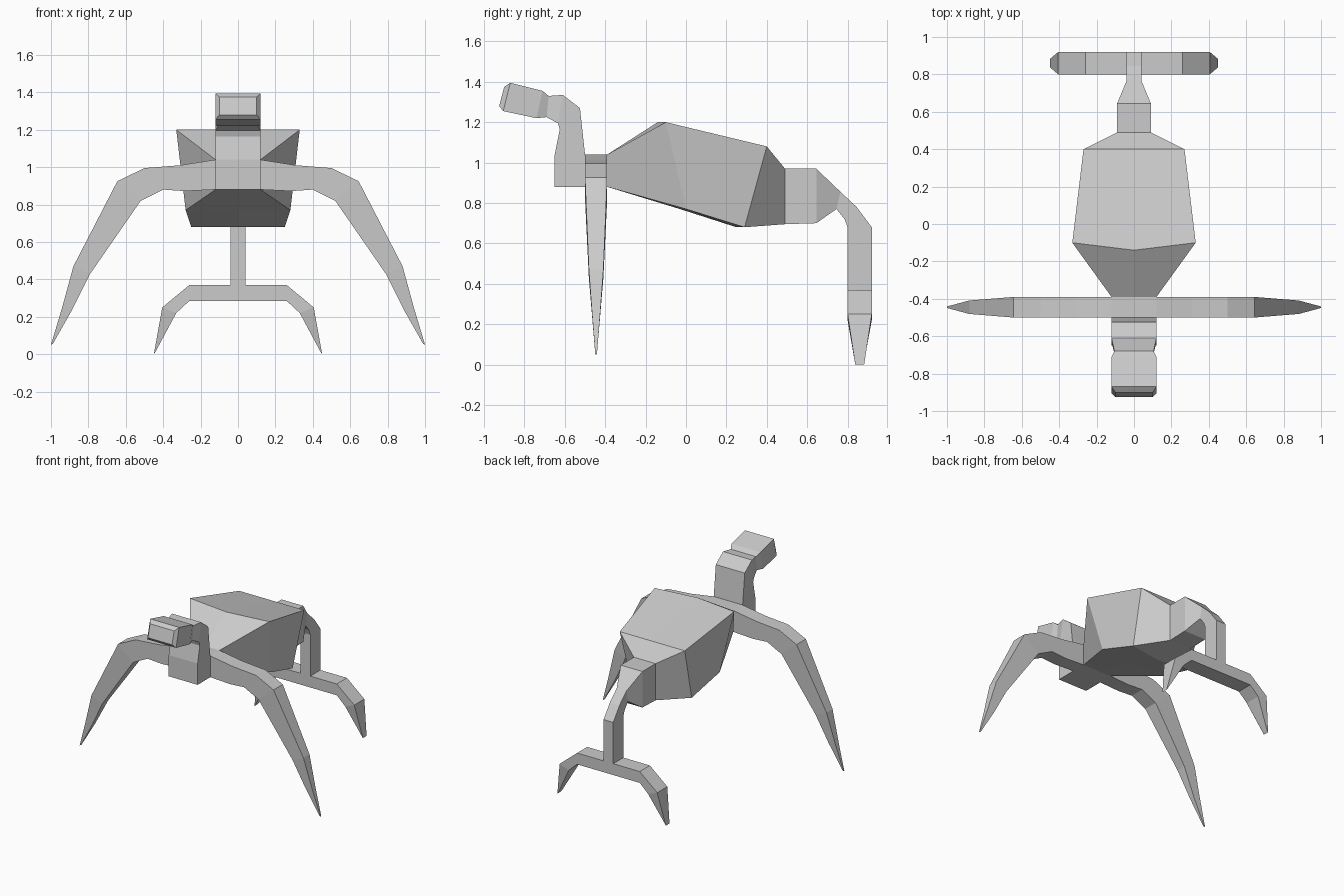
import bpy, bmesh
from mathutils import Vector

if "Cube" in bpy.data.objects:
    bpy.data.objects.remove(bpy.data.objects["Cube"])


def loft(name, rings, cap_start=True, cap_end=True, mirror=False):
    """Skin a list of equal-length vertex rings into one flat-shaded object."""
    bm = bmesh.new()
    loops = [[bm.verts.new(Vector(p)) for p in ring] for ring in rings]
    n = len(loops[0])
    for a, b in zip(loops, loops[1:]):
        for i in range(n):
            j = (i + 1) % n
            bm.faces.new((a[i], a[j], b[j], b[i]))
    if cap_start:
        bm.faces.new(loops[0])
    if cap_end:
        bm.faces.new(loops[-1])
    bmesh.ops.recalc_face_normals(bm, faces=bm.faces)
    # an open half starting at x = 0 must face outwards: its end cap points to +x
    if mirror:
        bm.faces.ensure_lookup_table()
        if bm.faces[-1].normal.z > 0:
            bmesh.ops.reverse_faces(bm, faces=bm.faces)
    mesh = bpy.data.meshes.new(name)
    bm.to_mesh(mesh)
    bm.free()
    obj = bpy.data.objects.new(name, mesh)
    bpy.context.collection.objects.link(obj)
    if mirror:
        mod = obj.modifiers.new("mirror", 'MIRROR')
        mod.use_axis[0] = True
        mod.merge_threshold = 0.001
    return obj


def spine_ring(w, upper, lower):
    """Rectangle across x, through two (y, z) profile points."""
    return [(-w, *upper), (w, *upper), (w, *lower), (-w, *lower)]


def limb_ring(yc, h, upper, lower):
    """Rectangle across y, through two (x, z) profile points."""
    (xa, za), (xb, zb) = upper, lower
    return [(xa, yc - h, za), (xa, yc + h, za), (xb, yc + h, zb), (xb, yc - h, zb)]


def body_ring(top_mid, top_side, low_side, low_mid):
    """Six-point symmetric section from its right half."""
    flip = lambda p: (-p[0], p[1], p[2])
    return [(0, *top_mid), top_side, low_side, (0, *low_mid), flip(low_side), flip(top_side)]


# Faceted body
loft("body", [
    body_ring((-.39, 1.04), (.12, -.39, 1.04), (.12, -.39, .88), (-.39, .88)),
    body_ring((-.14, 1.20), (.33, -.10, 1.20), (.28, .00, .77), (-.03, .77)),
    body_ring((.40, 1.08), (.27, .40, 1.08), (.25, .29, .68), (.25, .68)),
    body_ring((.49, .97), (.09, .49, .97), (.09, .49, .695), (.49, .695)),
])

# Neck and head
loft("neck_and_head", [
    spine_ring(.12, (-.50, .88), (-.65, .88)),
    spine_ring(.12, (-.50, 1.04), (-.65, 1.04)),
    spine_ring(.12, (-.525, 1.27), (-.625, 1.165)),
    spine_ring(.12, (-.61, 1.335), (-.635, 1.195)),
    spine_ring(.105, (-.68, 1.33), (-.69, 1.225)),
    spine_ring(.12, (-.71, 1.355), (-.74, 1.22)),
    spine_ring(.12, (-.87, 1.395), (-.905, 1.255)),
    spine_ring(.10, (-.90, 1.375), (-.925, 1.28)),
])

# Tail dropping into the rear post
loft("tail_post", [
    spine_ring(.09, (.49, .97), (.49, .695)),
    spine_ring(.09, (.645, .97), (.645, .70)),
    spine_ring(.04, (.765, .855), (.745, .77)),
    spine_ring(.04, (.845, .78), (.785, .72)),
    spine_ring(.04, (.92, .68), (.80, .68)),
    spine_ring(.04, (.92, .33), (.80, .33)),
])

# Front legs
loft("front_legs", [
    limb_ring(-.445, h, a, b) for h, a, b in [
        (.055, (0, 1.04), (0, .88)),
        (.055, (.12, 1.04), (.12, .88)),
        (.055, (.31, 1.01), (.285, .872)),
        (.055, (.50, .995), (.40, .88)),
        (.055, (.645, .925), (.52, .82)),
        (.036, (.88, .47), (.79, .43)),
        (.020, (.94, .25), (.885, .24)),
        (.004, (1.0, .05), (.99, .055)),
    ]], cap_start=False, mirror=True)

# Rear feet
loft("rear_feet", [
    limb_ring(.86, h, a, b) for h, a, b in [
        (.06, (0, .37), (0, .285)),
        (.06, (.26, .37), (.26, .285)),
        (.06, (.405, .25), (.33, .22)),
        (.022, (.45, .0), (.44, .015)),
    ]], cap_start=False, mirror=True)
